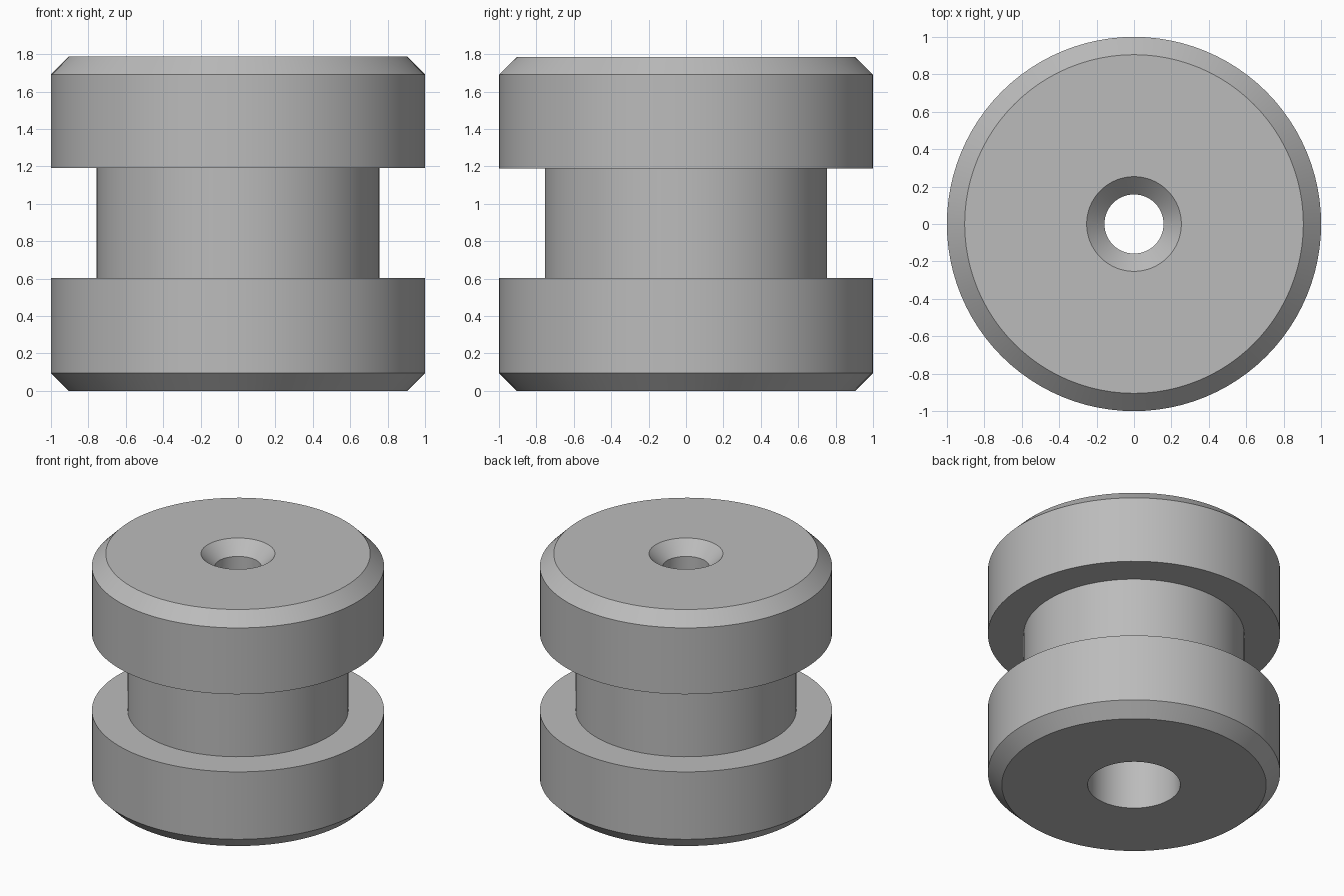
import bpy, bmesh
from math import radians, tau
from mathutils import Matrix

SEGMENTS = 96

old = bpy.data.objects.get("Cube")
if old:
    bpy.data.objects.remove(old, do_unlink=True)

# Single grey material
grey = bpy.data.materials.new("plain grey")
grey.use_nodes = True
colour = (0.5, 0.5, 0.5, 1)
grey.diffuse_color = colour
grey.node_tree.nodes["Principled BSDF"].inputs["Base Color"].default_value = colour


def lathe(name, profile):
    """Spin a closed (radius, height) profile around the z axis."""
    bm = bmesh.new()
    rings = []
    for i in range(SEGMENTS):
        turn = Matrix.Rotation(tau * i / SEGMENTS, 3, "Z")
        rings.append([bm.verts.new(turn.col[0] * r + turn.col[2] * z) for r, z in profile])
    count = len(profile)
    for i, ring in enumerate(rings):
        following = rings[(i + 1) % SEGMENTS]
        for j in range(count):
            k = (j + 1) % count
            bm.faces.new((ring[j], following[j], following[k], ring[k]))
    bmesh.ops.recalc_face_normals(bm, faces=bm.faces)
    mesh = bpy.data.meshes.new(name)
    bm.to_mesh(mesh)
    bm.free()
    mesh.materials.append(grey)
    obj = bpy.data.objects.new(name, mesh)
    bpy.context.collection.objects.link(obj)
    bpy.ops.object.select_all(action="DESELECT")
    obj.select_set(True)
    bpy.context.view_layer.objects.active = obj
    bpy.ops.object.shade_smooth_by_angle(angle=radians(30))
    return obj


height, chamfer = 1.786, 0.095
flange_low, flange_high = 0.604, 1.19
outer, neck = 1.0, 0.755
bore, hole = 0.317, 0.158

# Grooved body: chamfered flanges, neck, countersunk hole and wide lower bore
lathe("grooved_bushing", [
    (bore, 0), (outer - chamfer, 0), (outer, chamfer),
    (outer, flange_low), (neck, flange_low),
    (neck, flange_high), (outer, flange_high),
    (outer, height - chamfer), (outer - chamfer, height),
    (hole + chamfer, height), (hole, height - chamfer),
    (hole, flange_high), (bore, flange_high),
])
